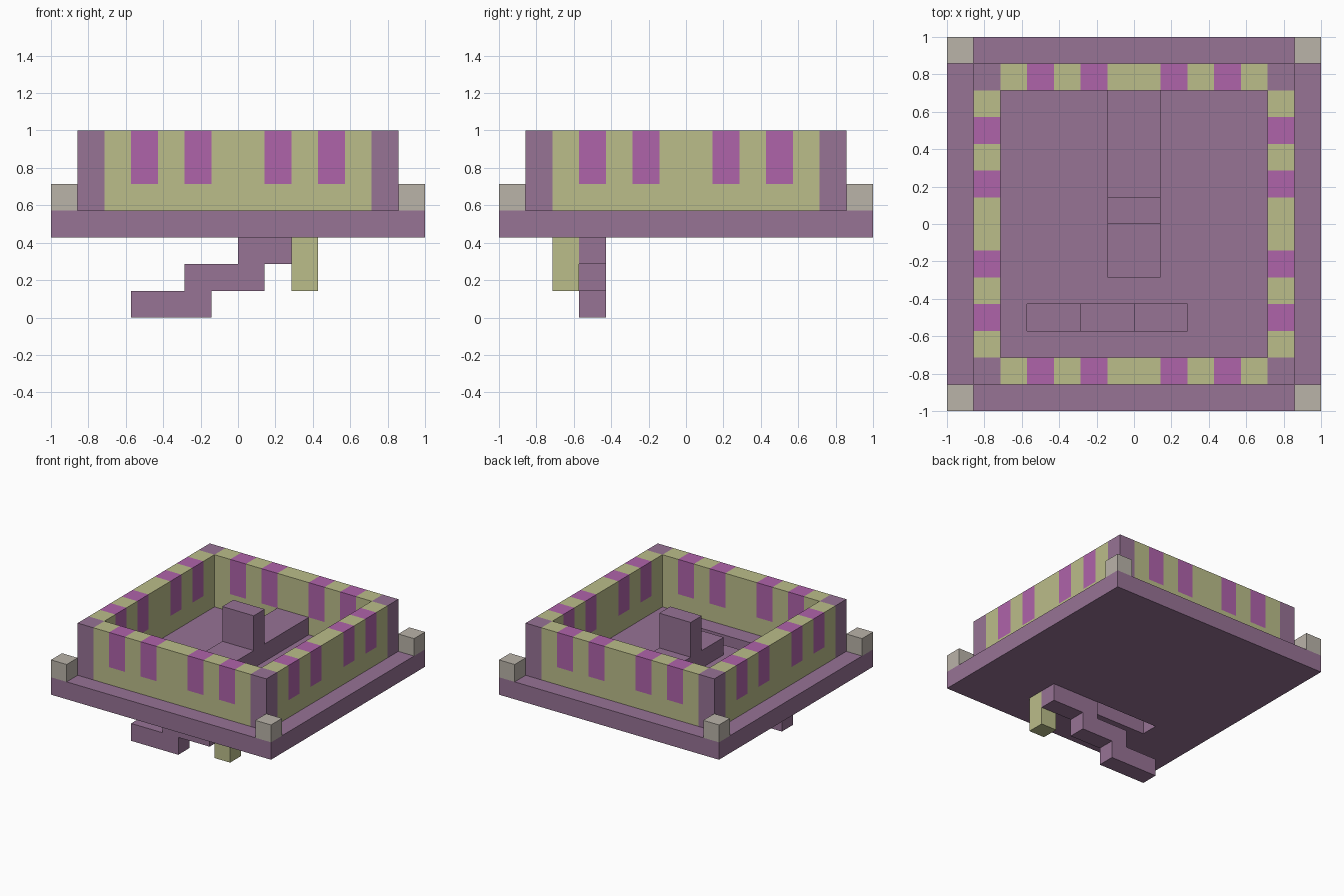
import bpy, bmesh
from mathutils import Vector

U = 1 / 7  # one block of the grid

if "Cube" in bpy.data.objects:
    bpy.data.objects.remove(bpy.data.objects["Cube"], do_unlink=True)


def material(name, code):
    rgb = [int(code[i:i + 2], 16) / 255 for i in (0, 2, 4)]
    lin = [((c + 0.055) / 1.055) ** 2.4 for c in rgb] + [1]
    m = bpy.data.materials.new(name)
    m.use_nodes = True
    m.diffuse_color = lin
    m.node_tree.nodes["Principled BSDF"].inputs["Base Color"].default_value = lin
    return m


purple = material("dusty purple", "977395")
yellow = material("pale olive yellow", "bbbd8a")
pink = material("bright magenta", "af63aa")
grey = material("warm grey", "bab3a9")


def block(name, low, high, *mats, cuts=(), rule=None):
    """Box between two grid corners, cut by (axis, position) planes and coloured by a rule."""
    bm = bmesh.new()
    bmesh.ops.create_cube(bm, size=1)
    low, high = Vector(low), Vector(high)
    for v in bm.verts:
        v.co = (low + high) / 2 + v.co * (high - low)
    for axis, pos in cuts:
        normal = Vector((0, 0, 0))
        normal[axis] = 1
        bmesh.ops.bisect_plane(bm, geom=bm.verts[:] + bm.edges[:] + bm.faces[:],
                               plane_co=normal * pos, plane_no=normal)
    if rule:
        for f in bm.faces:
            f.material_index = int(rule(f.calc_center_median()))
    bmesh.ops.scale(bm, vec=(U, U, U), verts=bm.verts)
    mesh = bpy.data.meshes.new(name)
    bm.to_mesh(mesh)
    bm.free()
    for m in mats:
        mesh.materials.append(m)
    ob = bpy.data.objects.new(name, mesh)
    bpy.context.collection.objects.link(ob)
    return ob


# Floor slab with a stairwell opening
floor = block("floor_slab", (-7, -7, 3), (7, 7, 4), purple)
well = block("stairwell_cutter", (-4, -4, 2), (2, -3, 5), purple)
well.hide_render = True
mod = floor.modifiers.new("stairwell", "BOOLEAN")
mod.operation = "DIFFERENCE"
mod.solver = "EXACT"
mod.object = well
bpy.context.view_layer.objects.active = floor
bpy.ops.object.modifier_apply(modifier=mod.name)
bpy.data.objects.remove(well, do_unlink=True)

# Striped walls between the corner pillars
for axis, names in ((0, ("front", "back")), (1, ("right", "left"))):
    for name, near in zip(names, (-6, 5)):
        low, high = [near, near, 4], [near + 1, near + 1, 7]
        low[axis], high[axis] = -5, 5
        cuts = [(axis, s * p) for s in (-1, 1) for p in range(1, 5)] + [(2, 5)]
        block(name + "_wall", low, high, yellow, pink, cuts=cuts,
              rule=lambda c: c.z > 5 and (1 < abs(c[axis]) < 2 or 3 < abs(c[axis]) < 4))

# Corner pillars and outer corner posts
for sx, side in ((-1, "right"), (1, "left")):
    for sy, end in ((-1, "front"), (1, "back")):
        for part, r, top, mat in (("pillar", 5.5, 7, purple), ("post", 6.5, 5, grey)):
            x, y = sx * r, sy * r
            block(f"{end}_{side}_{part}", (x - .5, y - .5, 4), (x + .5, y + .5, top), mat)

# Raised platform with an upright divider
block("front_platform", (-1, -2, 4), (1, 0, 5), purple)
block("platform_divider", (-1, 0, 4), (1, 1, 7), purple)
block("back_platform", (-1, 1, 4), (1, 5, 5), purple)

# Stairs descending below the floor, with a hanging support
for i in range(3):
    x = 2 * i - 4
    block(f"stair_{i + 1}", (x, -4, i), (x + 3, -3, i + 1), purple)
block("hanging_support", (2, -5, 1), (3, -4, 3), yellow)
